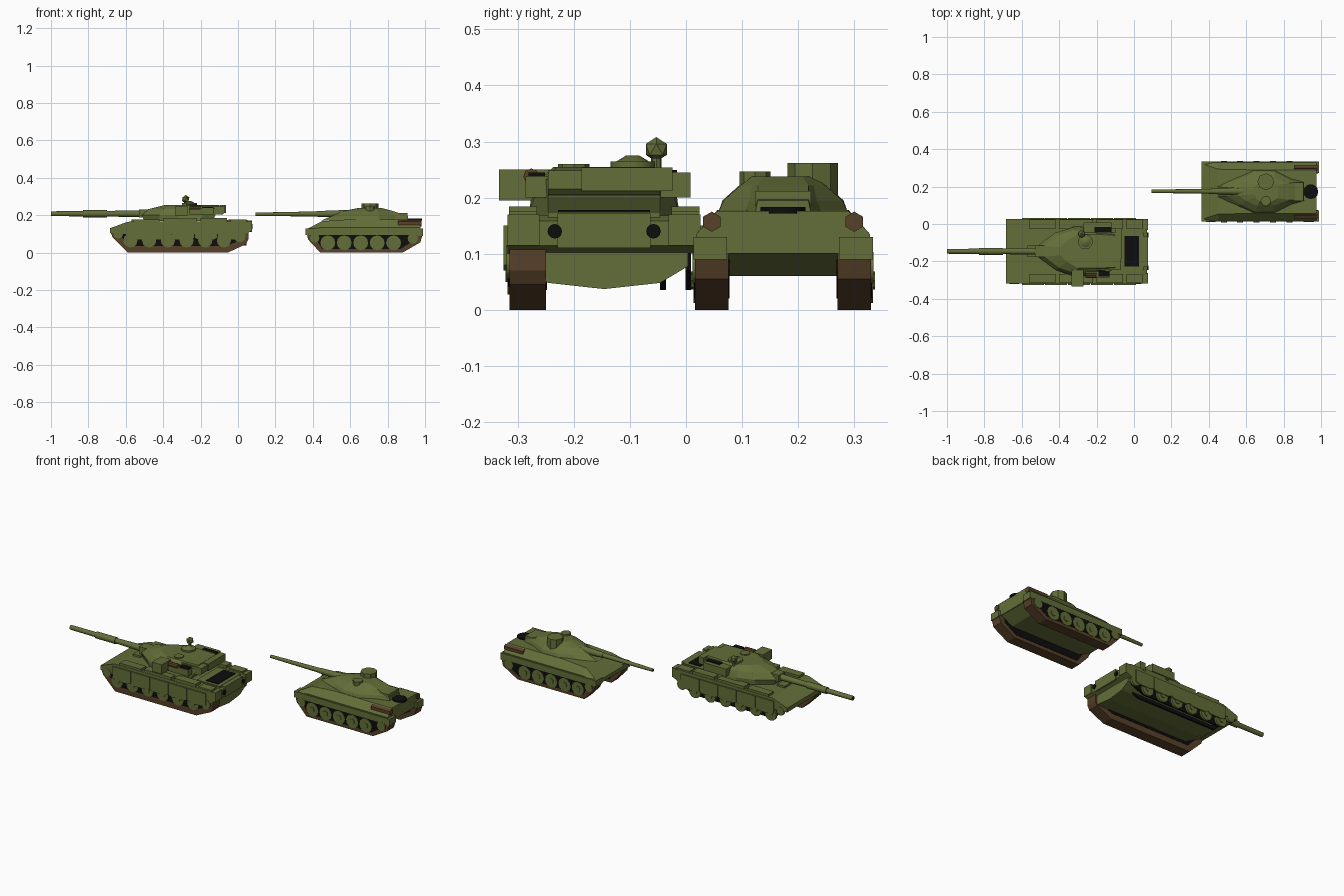
import bpy, bmesh, math
from mathutils import Matrix, Vector

if "Cube" in bpy.data.objects:
    bpy.data.objects.remove(bpy.data.objects["Cube"])


def material(name, rgb):
    m = bpy.data.materials.new(name)
    m.use_nodes = True
    m.diffuse_color = (*rgb, 1)
    m.node_tree.nodes["Principled BSDF"].inputs["Base Color"].default_value = (*rgb, 1)
    return m


GREEN = material("olive green", (0.125, 0.155, 0.04))
BROWN = material("track brown", (0.095, 0.052, 0.021))
BLACK = material("rubber black", (0.004, 0.004, 0.004))


def finish(name, bm, mat, smooth=False):
    bmesh.ops.recalc_face_normals(bm, faces=bm.faces)
    me = bpy.data.meshes.new(name)
    bm.to_mesh(me)
    bm.free()
    me.materials.append(mat)
    ob = bpy.data.objects.new(name, me)
    bpy.context.collection.objects.link(ob)
    if smooth:
        bpy.ops.object.select_all(action='DESELECT')
        ob.select_set(True)
        bpy.context.view_layer.objects.active = ob
        bpy.ops.object.shade_smooth_by_angle(angle=math.radians(40))
    return ob


def loft(name, mat, rings):
    """Skin equal-length closed rings and cap both ends."""
    bm = bmesh.new()
    vs = [[bm.verts.new(p) for p in r] for r in rings]
    n = len(vs[0])
    for a, b in zip(vs, vs[1:]):
        for i in range(n):
            j = (i + 1) % n
            bm.faces.new((a[i], a[j], b[j], b[i]))
    bm.faces.new(vs[0])
    bm.faces.new(vs[-1])
    return finish(name, bm, mat)


def side_prism(name, mat, profile, y0, y1):
    return loft(name, mat, [[(x, y, z) for x, z in profile] for y in (y0, y1)])


def box(name, mat, x0, x1, y0, y1, z0, z1):
    return side_prism(name, mat, [(x0, z0), (x1, z0), (x1, z1), (x0, z1)], y0, y1)


def plan_loft(name, mat, cy, levels):
    """Stack mirrored plan outlines: (height, [(x, half width), ...])."""
    return loft(name, mat, [[(x, cy + w, z) for x, w in o] +
                            [(x, cy - w, z) for x, w in reversed(o)] for z, o in levels])


def rod(name, mat, a, b, r1, r2=None, n=12):
    a, b = Vector(a), Vector(b)
    bm = bmesh.new()
    rot = (b - a).to_track_quat('Z', 'Y').to_matrix().to_4x4()
    bmesh.ops.create_cone(bm, cap_ends=True, segments=n, radius1=r1,
                          radius2=r1 if r2 is None else r2, depth=(b - a).length,
                          matrix=Matrix.Translation((a + b) / 2) @ rot)
    return finish(name, bm, mat, n > 8)


def wheels(label, xs, y, side, z, r, n=12):
    for i, x in enumerate(xs):
        rod(f"{label}_road_wheel_{i}", GREEN, (x, y, z), (x, y + side * 0.012, z), r, n=n)
        rod(f"{label}_wheel_hub_{i}", GREEN, (x, y, z), (x, y + side * 0.016, z), r * 0.4, n=8)


# ---------------- heavy tank ----------------
CY = -0.146

# hull with fenders, and keeled belly
side_prism("heavy_upper_hull", GREEN,
           [(-.685, .105), (-.685, .13), (-.59, .165), (.04, .168), (.07, .158),
            (.07, .115), (.04, .1), (-.6, .1)], CY - .172, CY + .172)


def keel(x, low, side):
    return [(x, CY - .15, .11), (x, CY - .15, side + .03), (x, CY - .1, side), (x, CY, low),
            (x, CY + .1, side), (x, CY + .15, side + .03), (x, CY + .15, .11)]


loft("heavy_lower_hull", GREEN, [keel(-.65, .095, .097), keel(-.56, .037, .048),
                                 keel(.045, .037, .048)])

# running gear
side_prism("heavy_right_track", BROWN,
           [(-.683, .115), (-.67, .08), (-.59, 0), (-.055, 0), (.042, .045),
            (.055, .07), (.055, .115)], CY - .169, CY - .104)
WELL = [(-.64, .1), (-.58, .035), (-.06, .035), (.02, .07), (.02, .1)]
side_prism("heavy_right_well", BLACK, WELL, CY - .171, CY - .102)
side_prism("heavy_left_well", BLACK, WELL, CY + .145, CY + .155)
side_prism("heavy_inner_well", BLACK, WELL, CY + .1, CY + .11)
for s, name in ((-1, "right"), (1, "left")):
    wheels(f"heavy_{name}", [-.575 + i * .1 for i in range(6)], CY + s * .16, s, .065, .038)
    rod(f"heavy_{name}_sprocket", GREEN, (.01, CY + s * .16, .085), (.01, CY + s * .174, .085), .03)
    rod(f"heavy_{name}_idler", GREEN, (-.64, CY + s * .16, .1), (-.64, CY + s * .174, .1), .025)
    # skirt panels and fender stowage
    for i in range(5):
        x = -.6 + i * .123
        side_prism(f"heavy_{name}_skirt_{i}", GREEN,
                   [(x, .15), (x + .12, .15), (x + .12, .08), (x + .1, .07), (x + .02, .07), (x, .08)],
                   CY + s * .17, CY + s * .179)
    for i, (x0, x1, z) in enumerate(((-.56, -.42, .178), (-.4, -.22, .182),
                                     (-.2, -.06, .184), (-.04, .045, .176))):
        box(f"heavy_{name}_stowage_{i}", GREEN, x0, x1, CY + s * .12, CY + s * .17, .155, z)
    box(f"heavy_{name}_rear_guard", GREEN, .05, .075, CY + s * .115, CY + s * .172, .115, .17)
    rod(f"heavy_{name}_exhaust", BLACK, (.06, CY + s * .088, .14), (.078, CY + s * .088, .14), .013)
box("heavy_rear_plate", GREEN, .03, .074, CY - .083, CY + .083, .11, .172)
box("heavy_engine_deck", GREEN, -.1, .05, CY - .1, CY + .1, .16, .174)
box("heavy_engine_grille", BLACK, -.05, .028, CY - .082, CY + .082, .17, .178)
box("heavy_driver_hatch", GREEN, -.57, -.52, CY - .03, CY + .03, .16, .176)

# turret with wedge front and rear bustle
plan_loft("heavy_turret", GREEN, CY, [
    (.168, [(-.5, .03), (-.42, .09), (-.32, .135), (-.2, .135), (-.14, .1)]),
    (.2, [(-.515, .03), (-.42, .1), (-.32, .13), (-.19, .125), (-.12, .1)]),
    (.232, [(-.48, .028), (-.4, .088), (-.32, .115), (-.19, .115), (-.11, .1)]),
    (.255, [(-.39, .022), (-.36, .055), (-.3, .09), (-.19, .09), (-.1, .085)])])
side_prism("heavy_bustle", GREEN, [(-.2, .2), (-.08, .205), (-.07, .215), (-.07, .248), (-.2, .25)],
           CY - .1, CY + .1)
box("heavy_bustle_rack", GREEN, -.1, -.065, CY - .04, CY + .122, .212, .254)
box("heavy_right_sight_box", GREEN, -.335, -.27, CY - .187, CY - .1, .195, .25)
box("heavy_right_side_box", GREEN, -.26, -.13, CY - .14, CY - .09, .2, .238)
box("heavy_left_side_box", GREEN, -.27, -.12, CY + .09, CY + .154, .2, .245)
box("heavy_left_net", BLACK, -.21, -.12, CY + .1, CY + .13, .24, .249)
box("heavy_right_net", BLACK, -.19, -.13, CY - .135, CY - .105, .23, .245)
rod("heavy_bedroll", BROWN, (-.26, CY - .13, .238), (-.2, CY - .13, .238), .014, n=8)

# hatches and cupola gun
rod("heavy_cupola", GREEN, (-.26, -.095, .25), (-.26, -.095, .264), .04, n=12)
rod("heavy_cupola_lid", GREEN, (-.26, -.095, .264), (-.26, -.095, .275), .03, .012)
rod("heavy_loader_hatch", GREEN, (-.25, -.2, .248), (-.25, -.2, .26), .028, n=8)
rod("heavy_lamp_post", GREEN, (-.28, -.053, .24), (-.28, -.053, .275), .009, n=8)
bm = bmesh.new()
bmesh.ops.create_icosphere(bm, subdivisions=1, radius=.022,
                           matrix=Matrix.Translation((-.28, -.053, .286)))
finish("heavy_lamp", bm, GREEN)

# gun in stepped sections
for i, (x0, x1, r0, r1) in enumerate(((-.45, -.7, .02, .015), (-.7, -.83, .019, .019),
                                      (-.83, -1, .014, .013))):
    rod(f"heavy_gun_{i}", GREEN, (x0, CY, .208), (x1, CY, .208), r0, r1)
rod("heavy_muzzle_bore", BLACK, (-.99, CY, .208), (-1, CY, .208), .008)
box("heavy_mantlet", GREEN, -.53, -.44, CY - .03, CY + .03, .188, .23)

# ---------------- light tank ----------------
CY = .173

# hull tub, sloped casemate and fenders
side_prism("light_lower_hull", GREEN,
           [(.365, .1), (.44, .06), (.9, .06), (.975, .105), (.975, .14), (.365, .12)],
           CY - .11, CY + .11)


def casemate(x, z, wide):
    return [(x, CY - .155, .1), (x, CY - .155, min(z, .135)), (x, CY - wide, z),
            (x, CY + wide, z), (x, CY + .155, min(z, .135)), (x, CY + .155, .1)]


loft("light_upper_hull", GREEN, [casemate(.36, .122, .15), casemate(.45, .168, .12),
                                 casemate(.6, .178, .117), casemate(.975, .176, .117)])
for s, name in ((-1, "right"), (1, "left")):
    box(f"light_{name}_fender", GREEN, .36, .985, CY + s * .1, CY + s * .16, .095, .13)
    side_prism(f"light_{name}_track", BROWN,
               [(.368, .1), (.375, .07), (.44, 0), (.88, 0), (.975, .055), (.985, .09), (.985, .1)],
               CY + s * .097, CY + s * .157)
    side_prism(f"light_{name}_well", BLACK,
               [(.4, .097), (.45, .02), (.87, .02), (.95, .07), (.95, .097)],
               CY + s * .095, CY + s * .159)
    wheels(f"light_{name}", [.48 + i * .088 for i in range(5)], CY + s * .148, s, .052, .04)
    rod(f"light_{name}_idler", GREEN, (.41, CY + s * .15, .078), (.41, CY + s * .161, .078), .025)
    rod(f"light_{name}_sprocket", GREEN, (.935, CY + s * .15, .075), (.935, CY + s * .161, .075), .028)
    rod(f"light_{name}_log", BROWN, (.855, CY + s * .127, .157), (.98, CY + s * .127, .157), .018, n=6)
    box(f"light_{name}_rear_guard", GREEN, .96, .99, CY + s * .1, CY + s * .16, .09, .13)
rod("light_engine_vent", BLACK, (.945, CY, .172), (.945, CY, .183), .04, n=12)

# faceted turret
plan_loft("light_turret", GREEN, CY, [
    (.172, [(.445, .025), (.55, .075), (.64, .116), (.75, .116), (.84, .07), (.91, .05)]),
    (.195, [(.5, .022), (.57, .07), (.65, .108), (.75, .106), (.84, .06), (.91, .045)]),
    (.222, [(.56, .02), (.6, .05), (.66, .078), (.75, .075), (.8, .055), (.83, .045)]),
    (.238, [(.64, .014), (.65, .03), (.67, .055), (.73, .055), (.75, .045), (.77, .035)])])
box("light_turret_bin", GREEN, .81, .905, CY - .05, CY + .05, .185, .212)
rod("light_cupola", GREEN, (.705, .226, .205), (.705, .226, .262), .045, n=8)
rod("light_hatch", GREEN, (.705, .123, .2), (.705, .123, .247), .028, n=8)

# gun
rod("light_gun_sleeve", GREEN, (.6, CY + .002, .207), (.42, CY + .002, .207), .022, .015)
rod("light_gun", GREEN, (.45, CY + .002, .207), (.094, CY + .002, .205), .014, .009)
rod("light_muzzle_bore", BLACK, (.1, CY + .002, .205), (.0935, CY + .002, .205), .006)
